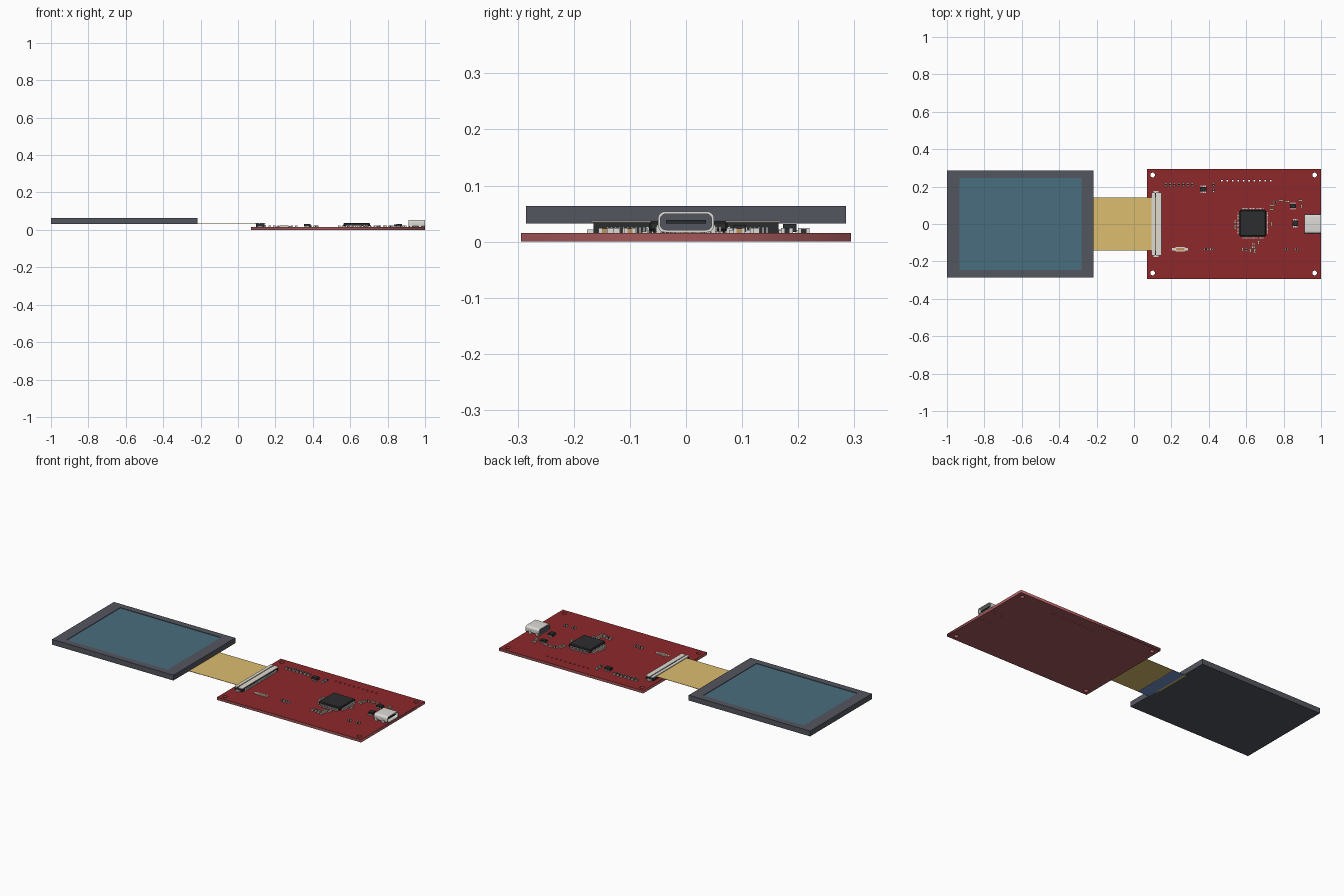
import bpy, bmesh, math
from mathutils import Matrix

if "Cube" in bpy.data.objects:
    bpy.data.objects.remove(bpy.data.objects["Cube"])

def material(name, r, g, b):
    m = bpy.data.materials.new(name)
    lin = [((c / 255 + 0.055) / 1.055) ** 2.4 for c in (r, g, b)]
    m.diffuse_color = (*lin, 1)
    m.use_nodes = True
    m.node_tree.nodes["Principled BSDF"].inputs["Base Color"].default_value = m.diffuse_color
    return m

RED = material("red_board", 142, 40, 43)
EDGE = material("pale_red_core", 165, 88, 90)
GREY = material("dark_grey_frame", 84, 86, 95)
TEAL = material("teal_screen", 73, 109, 126)
GOLD = material("gold_ribbon", 220, 188, 110)
BLUE = material("blue_stiffener", 112, 145, 200)
BLACK = material("black_plastic", 44, 45, 47)
SILVER = material("silver_metal", 220, 219, 215)
CREAM = material("cream_plastic", 222, 219, 210)
TAN = material("tan_ceramic", 190, 145, 95)
TOP = 0.0155  # top surface of the board

def finish(bm, name, mats):
    me = bpy.data.meshes.new(name)
    bm.normal_update()
    bm.to_mesh(me)
    bm.free()
    ob = bpy.data.objects.new(name, me)
    bpy.context.collection.objects.link(ob)
    for m in mats:
        me.materials.append(m)
    return ob

def add_box(bm, x0, x1, y0, y1, z0, z1, mi=0):
    mat = Matrix.Translation(((x0 + x1) / 2, (y0 + y1) / 2, (z0 + z1) / 2)) @ \
        Matrix.Diagonal((x1 - x0, y1 - y0, z1 - z0, 1))
    vs = bmesh.ops.create_cube(bm, size=1, matrix=mat)["verts"]
    for f in {f for v in vs for f in v.link_faces}:
        f.material_index = mi

def boxes(name, items, *mats):
    bm = bmesh.new()
    for it in items:
        add_box(bm, *it)
    return finish(bm, name, mats)

def rounded(w, h, r, n=6):
    # rounded rectangle outline, centred on the origin
    pts = []
    for k, (sx, sy) in enumerate([(1, 1), (-1, 1), (-1, -1), (1, -1)]):
        for i in range(n + 1):
            a = math.pi / 2 * (k + i / n)
            pts.append((sx * (w / 2 - r) + r * math.cos(a), sy * (h / 2 - r) + r * math.sin(a)))
    return pts

def plate(name, outlines, depth, mats, matrix):
    # filled outline with holes, extruded by depth
    cu = bpy.data.curves.new(name, "CURVE")
    cu.dimensions, cu.fill_mode, cu.extrude = "2D", "BOTH", depth / 2
    for pts in outlines:
        sp = cu.splines.new("POLY")
        sp.points.add(len(pts) - 1)
        for p, (x, y) in zip(sp.points, pts):
            p.co = (x, y, 0, 1)
        sp.use_cyclic_u = True
    tmp = bpy.data.objects.new(name + "_curve", cu)
    bpy.context.collection.objects.link(tmp)
    bpy.context.view_layer.update()
    bm = bmesh.new()
    bm.from_mesh(tmp.to_mesh())
    bpy.data.objects.remove(tmp)
    bmesh.ops.remove_doubles(bm, verts=bm.verts, dist=1e-5)
    bmesh.ops.recalc_face_normals(bm, faces=bm.faces)
    bm.transform(matrix)
    return finish(bm, name, mats)

def circle(x, y, r, n):
    return [(x + r * math.cos(math.tau * i / n), y + r * math.sin(math.tau * i / n)) for i in range(n)]

# circuit board: red upper face, pale core, holes for mounting, header and socket feet
outl = [[(0.07, -0.294), (1, -0.294), (1, 0.294), (0.07, 0.294)]]
outl += [circle(x, y, 0.0125, 24) for x in (0.1, 0.966) for y in (-0.262, 0.262)]
outl += [circle(0.47 + 0.029 * i, 0.231, 0.005, 10) for i in range(10)]
outl += [circle(x, y, 0.006, 10) for x in (0.925, 0.972) for y in (-0.049, 0.049)]
board = plate("circuit_board", outl, TOP, [RED, EDGE], Matrix.Translation((0, 0, TOP / 2)))
for p in board.data.polygons:
    p.material_index = 0 if p.normal.z > 0.5 else 1

# display frame with a sunken screen
bm = bmesh.new()
add_box(bm, -1, -0.217, -0.285, 0.285, 0.0325, 0.0635)
bm.normal_update()
top = max(bm.faces, key=lambda f: f.calc_center_median().z)
bmesh.ops.inset_region(bm, faces=[top], thickness=0.02)
for v in top.verts:
    v.co.x = -0.933 if v.co.x < -0.6 else -0.282
    v.co.y = math.copysign(0.247, v.co.y)
new = bmesh.ops.extrude_discrete_faces(bm, faces=[top])["faces"][0]
bmesh.ops.translate(bm, verts=new.verts, vec=(0, 0, -0.003))
new.material_index = 1
finish(bm, "display", [GREY, TEAL])

# flexible ribbon and its stiffener
boxes("ribbon_cable", [(-0.23, 0.115, -0.141, 0.141, 0.0325, 0.034)], GOLD)
boxes("ribbon_stiffener", [(-0.2165, -0.145, -0.141, 0.141, 0.0315, 0.0325)], BLUE)

# ribbon connector: black base, two cream top bars, contact pins, end tabs
boxes("ribbon_connector_base", [(0.096, 0.143, -0.165, 0.165, TOP, 0.034)], BLACK)
boxes("ribbon_connector_bars", [(0.094, 0.112, -0.168, 0.168, 0.034, 0.038),
                                (0.118, 0.146, -0.168, 0.168, 0.034, 0.0368)], CREAM)
boxes("ribbon_connector_pins", [(0.143, 0.15, -0.142 + 0.0073 * i, -0.1385 + 0.0073 * i, TOP, 0.026)
                                for i in range(40)], SILVER)
boxes("ribbon_connector_tabs", [(0.105, 0.13, s * 0.17 - 0.006, s * 0.17 + 0.006, TOP, 0.022)
                                for s in (-1, 1)], SILVER)

# main processor with legs on four sides
CX, CY = 0.635, 0.004
chip = boxes("processor", [(CX - 0.07, CX + 0.07, CY - 0.07, CY + 0.07, 0.0185, 0.037)], BLACK)
bev = chip.modifiers.new("bevel", "BEVEL")
bev.width, bev.segments = 0.004, 1
bm = bmesh.new()
for k in range(4):
    leg = bmesh.new()
    for i in range(16):
        y = -0.056 + 0.1125 * i / 15
        add_box(leg, 0.067, 0.074, y - 0.002, y + 0.002, 0.024, 0.027)
        add_box(leg, 0.072, 0.075, y - 0.002, y + 0.002, TOP, 0.027)
        add_box(leg, 0.074, 0.082, y - 0.002, y + 0.002, TOP, 0.018)
    leg.transform(Matrix.Translation((CX, CY, 0)) @ Matrix.Rotation(k * math.pi / 2, 4, "Z"))
    me = bpy.data.meshes.new("tmp")
    leg.to_mesh(me)
    leg.free()
    bm.from_mesh(me)
    bpy.data.meshes.remove(me)
finish(bm, "processor_legs", [SILVER])

# charging socket: hollow rounded shell, dark lining and back, tongue, feet
frame = Matrix(((0, 0, 1, 0.956), (1, 0, 0, 0), (0, 1, 0, 0.0352), (0, 0, 0, 1)))
shell = plate("socket_shell", [rounded(0.1, 0.037, 0.012), rounded(0.091, 0.028, 0.009)], 0.088,
              [SILVER], frame)
back = plate("socket_back", [rounded(0.093, 0.03, 0.01)], 0.03, [GREY],
             Matrix.Translation((-0.03, 0, 0)) @ frame)
boxes("socket_tongue", [(0.93, 0.99, -0.036, 0.036, 0.0325, 0.0385)], BLACK)
boxes("socket_feet", [(x - 0.008, x + 0.008, s * 0.049 - 0.004, s * 0.049 + 0.004, TOP - 0.002, 0.03)
                      for x in (0.925, 0.972) for s in (-1, 1)], SILVER)

# small two-ended parts: (x, y, along_x, body colour index)
def passive(x, y, along_x, mi, l=0.021, w=0.012, h=0.009):
    out = []
    for a, b, m, g in ((-0.5, -0.22, 0, 0), (-0.22, 0.22, mi, 0.0008), (0.22, 0.5, 0, 0)):
        xs, ys = (a * l, b * l), (-w / 2 + g, w / 2 - g)
        if not along_x:
            xs, ys = ys, xs
        out.append((x + xs[0], x + xs[1], y + ys[0], y + ys[1], TOP, TOP + h - g, m))
    return out

spots = [(0.17 + 0.0235 * i, 0.21, 0, 1) for i in range(7)]
spots += [(0.385, -0.135, 1, 1), (0.415, -0.135, 1, 1), (0.425, 0.21, 0, 1), (0.425, 0.18, 0, 1),
          (0.541, 0.012, 0, 2), (0.541, -0.016, 0, 2), (0.58, -0.135, 0, 2), (0.6, -0.135, 0, 1),
          (0.64, -0.107, 1, 2), (0.64, -0.124, 1, 2), (0.622, -0.142, 0, 2), (0.645, -0.145, 0, 2),
          (0.665, -0.1, 0, 2), (0.735, 0.0, 0, 2), (0.735, 0.078, 1, 2), (0.738, 0.1, 1, 2),
          (0.755, 0.118, 1, 1), (0.785, 0.125, 1, 2), (0.82, 0.12, 1, 2), (0.89, 0.125, 1, 2),
          (0.895, 0.095, 0, 2), (0.815, -0.135, 1, 1), (0.87, -0.135, 1, 1)]
boxes("resistors_and_capacitors", [b for s in spots for b in passive(*s)], SILVER, BLACK, TAN)

# small black regulators with legs: (x, y, half length, half width, height)
parts = []
for x, y, hx, hy, h in ((0.37, 0.185, 0.017, 0.012, 0.016), (0.85, 0.096, 0.016, 0.011, 0.014),
                        (0.862, 0.004, 0.014, 0.015, 0.016)):
    parts.append((x - hx, x + hx, y - hy, y + hy, TOP + 0.002, TOP + h, 0))
    for s in (-1, 1):
        for t in (-0.65, 0, 0.65):
            parts.append((x + t * hx - 0.003, x + t * hx + 0.003, y + s * (hy + 0.003) - 0.005,
                          y + s * (hy + 0.003) + 0.005, TOP, TOP + 0.005, 1))
boxes("regulators", parts, BLACK, SILVER)

# crystal can
crystal = plate("crystal_base", [rounded(0.062, 0.022, 0.0105)], 0.006, [SILVER],
                Matrix.Translation((0.247, -0.135, TOP + 0.003)))
plate("crystal_lid", [rounded(0.046, 0.013, 0.006)], 0.002, [TAN],
      Matrix.Translation((0.247, -0.135, TOP + 0.006)))
boxes("crystal_pads", [(0.202, 0.22, -0.141, -0.129, TOP, TOP + 0.003),
                       (0.274, 0.288, -0.141, -0.129, TOP, TOP + 0.003)], SILVER)

# smooth rounded metal parts
for ob in (shell, back, crystal):
    bpy.ops.object.select_all(action="DESELECT")
    ob.select_set(True)
    bpy.context.view_layer.objects.active = ob
    bpy.ops.object.shade_smooth_by_angle(angle=math.radians(35))
